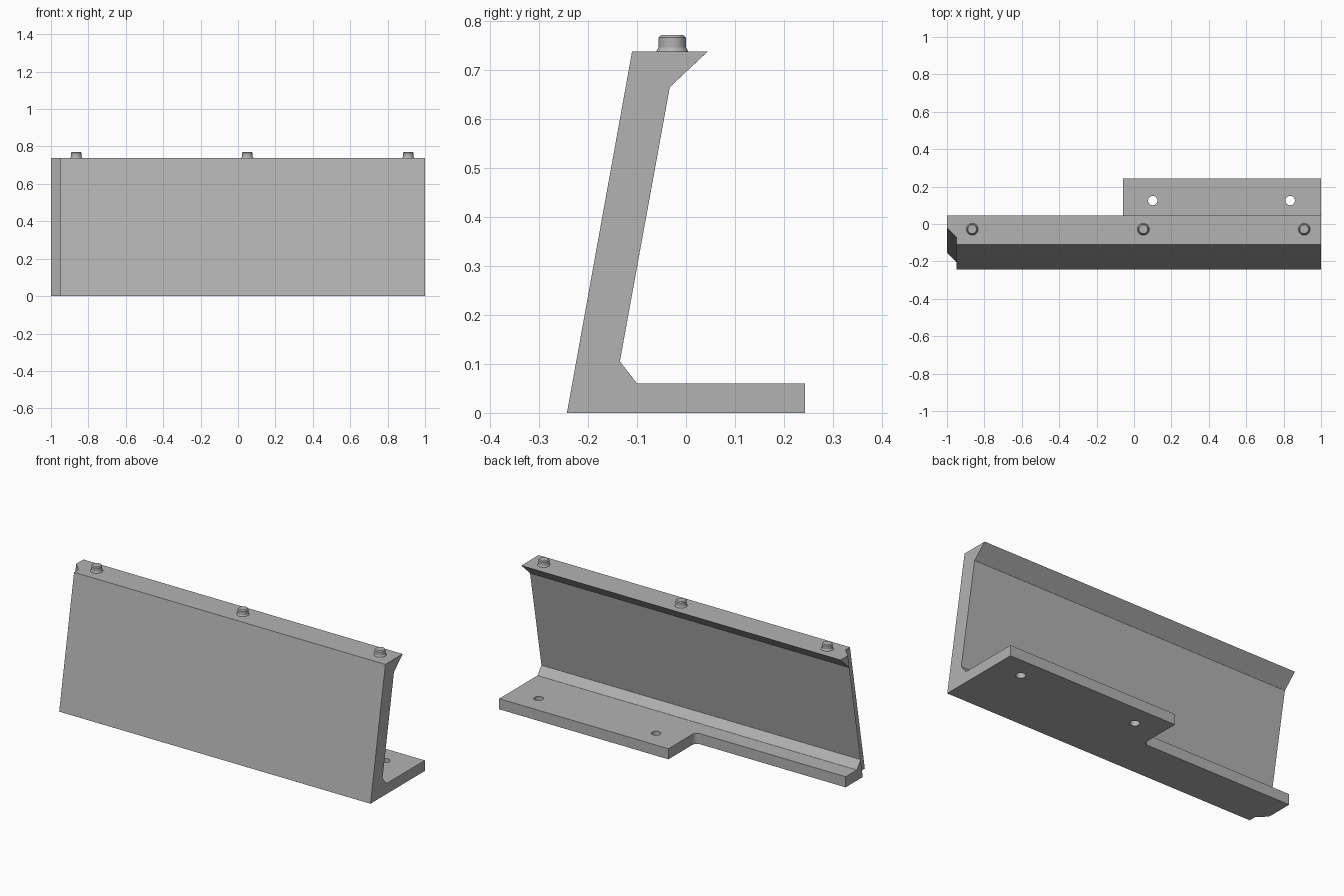
import bpy, bmesh, math

cube = bpy.data.objects.get("Cube")
if cube:
    bpy.data.objects.remove(cube, do_unlink=True)

HEIGHT = 0.738
FRONT = -0.243
LEAN = 0.133 / HEIGHT      # backward slope of the wall

grey = bpy.data.materials.new("plain grey")
grey.use_nodes = True
colour = (0.45, 0.45, 0.45, 1)
grey.diffuse_color = colour
grey.node_tree.nodes["Principled BSDF"].inputs["Base Color"].default_value = colour


def prism(name, lower, upper):
    """Solid between two matching outlines of 3D points."""
    bm = bmesh.new()
    a = [bm.verts.new(p) for p in lower]
    b = [bm.verts.new(p) for p in upper]
    bm.faces.new(a)
    bm.faces.new(b)
    for i in range(len(a)):
        j = (i + 1) % len(a)
        bm.faces.new((a[i], a[j], b[j], b[i]))
    bmesh.ops.recalc_face_normals(bm, faces=bm.faces)
    mesh = bpy.data.meshes.new(name)
    bm.to_mesh(mesh)
    bm.free()
    mesh.materials.append(grey)
    obj = bpy.data.objects.new(name, mesh)
    bpy.context.collection.objects.link(obj)
    return obj


def cut(target, cutter):
    cutter.hide_render = True
    cutter.hide_viewport = True
    cutter.display_type = 'WIRE'
    mod = target.modifiers.new("Cut", 'BOOLEAN')
    mod.operation = 'DIFFERENCE'
    mod.solver = 'EXACT'
    mod.object = cutter


def upright(name, outline, z0, z1, lean=0):
    return prism(name, [(x, y + lean * z0, z0) for x, y in outline],
                 [(x, y + lean * z1, z1) for x, y in outline])


def circle(x, y, r, n=32):
    return [(x + r * math.cos(math.tau * i / n), y + r * math.sin(math.tau * i / n))
            for i in range(n)]


# Leaning wall with foot and top lip, extruded along x
profile = [(FRONT, 0), (0.243, 0), (0.243, 0.06), (-0.10, 0.06), (-0.135, 0.105),
           (-0.033, 0.665), (0.045, HEIGHT), (FRONT + LEAN * HEIGHT, HEIGHT)]
bracket = prism("bracket", [(-1, y, z) for y, z in profile], [(1, y, z) for y, z in profile])

# Foot cut back on one side, with a rounded inner corner
r = 0.03
arc = [(-0.06 - r + r * math.cos(t), r + r * math.sin(t))
       for t in (-math.pi / 2 * i / 8 for i in range(9))]
cut(bracket, upright("foot_cutter", [(-1.2, 0.5), (-0.06, 0.5)] + arc + [(-1.2, 0)], -0.1, 0.2))

# Stepped, angled front corner following the slope
corner = [(-0.95, FRONT - 0.2), (-0.95, FRONT + 0.04), (-1.05, FRONT + 0.14), (-1.05, FRONT - 0.2)]
cut(bracket, upright("corner_cutter", corner, -0.1, 0.9, LEAN))

# Fine edge chamfer
bevel = bracket.modifiers.new("Edge chamfer", 'BEVEL')
bevel.width = 0.003
bevel.segments = 1
bevel.limit_method = 'ANGLE'

# Mounting holes in the foot
for side, x in (("right", 0.1), ("left", 0.835)):
    cut(bracket, upright(side + "_hole_cutter", circle(x, 0.125, 0.025), -0.1, 0.2))


# Locating pins on the top, each lathed from a profile
def pin(name, x, y):
    rings = [(0.032, -0.01), (0.032, 0.001), (0.028, 0.008), (0.028, 0.028), (0.023, 0.033)]
    bm = bmesh.new()
    loops = [[bm.verts.new((px, py, HEIGHT + z)) for px, py in circle(x, y, rad)]
             for rad, z in rings]
    bm.faces.new(loops[0])
    bm.faces.new(loops[-1])
    for low, high in zip(loops, loops[1:]):
        for i in range(len(low)):
            j = (i + 1) % len(low)
            bm.faces.new((low[i], low[j], high[j], high[i]))
    bmesh.ops.recalc_face_normals(bm, faces=bm.faces)
    mesh = bpy.data.meshes.new(name)
    bm.to_mesh(mesh)
    bm.free()
    mesh.materials.append(grey)
    obj = bpy.data.objects.new(name, mesh)
    bpy.context.collection.objects.link(obj)
    bpy.ops.object.select_all(action='DESELECT')
    obj.select_set(True)
    bpy.context.view_layer.objects.active = obj
    bpy.ops.object.shade_smooth_by_angle(angle=math.radians(25))


for name, x in (("right_pin", -0.865), ("middle_pin", 0.05), ("left_pin", 0.91)):
    pin(name, x, -0.028)
